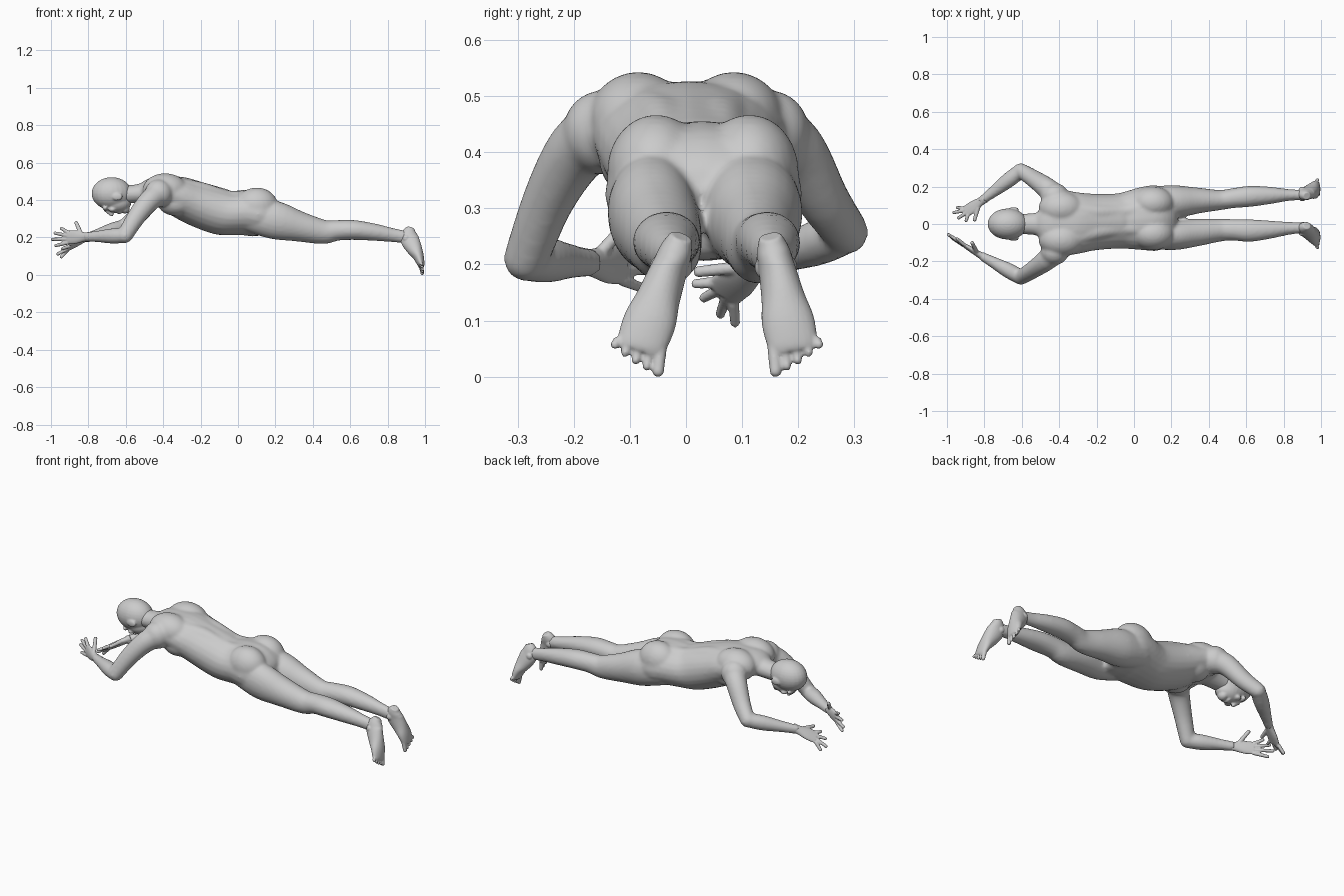
import bpy
import bmesh
import math
from mathutils import Vector, Matrix

default_cube = bpy.data.objects.get("Cube")
if default_cube:
    bpy.data.objects.remove(default_cube, do_unlink=True)

skin = bpy.data.materials.new("plain_grey")
skin.use_nodes = True
GREY = (0.6, 0.6, 0.6, 1)
skin.diffuse_color = GREY
skin.node_tree.nodes["Principled BSDF"].inputs["Base Color"].default_value = GREY


def catmull(a, b, c, d, t):
    """Smooth value between b and c, applied to every entry of a row."""
    return [q + 0.5 * t * (r - p + t * (2 * p - 5 * q + 4 * r - s + t * (3 * (q - r) + s - p)))
            for p, q, r, s in zip(a, b, c, d)]


def loft(bm, rows, side=(0, 1, 0), steps=4, sides=24):
    """Closed limb through rows of (x, y, z, half width, half height)."""
    last = len(rows) - 1
    fine = []
    for i in range(last):
        quad = rows[max(i - 1, 0)], rows[i], rows[i + 1], rows[min(i + 2, last)]
        fine += [catmull(*quad, k / steps) for k in range(steps)]
    fine.append(rows[-1])
    rings = []
    for i, row in enumerate(fine):
        ahead = Vector(fine[min(i + 1, len(fine) - 1)][:3])
        behind = Vector(fine[max(i - 1, 0)][:3])
        tangent = (ahead - behind).normalized()
        wide = Vector(side)
        wide = (wide - tangent * wide.dot(tangent)).normalized()
        high = tangent.cross(wide)
        ring = []
        for k in range(sides):
            angle = math.tau * k / sides
            offset = wide * row[3] * math.cos(angle) + high * row[4] * math.sin(angle)
            ring.append(bm.verts.new(Vector(row[:3]) + offset))
        rings.append(ring)
    for lower, upper in zip(rings, rings[1:]):
        for k in range(sides):
            n = (k + 1) % sides
            bm.faces.new((lower[k], lower[n], upper[n], upper[k]))
    bm.faces.new(rings[0])
    bm.faces.new(rings[-1])


def ball(bm, centre, radii):
    matrix = Matrix.Translation(centre) @ Matrix.Diagonal((*radii, 1))
    bmesh.ops.create_uvsphere(bm, u_segments=24, v_segments=16, radius=1, matrix=matrix)


def digit(bm, base, tip, thick):
    """Finger or toe with a rounded end."""
    base, tip = Vector(base), Vector(tip)
    end = tip - (tip - base).normalized() * thick * 0.8
    side = (0, 1, 0.3)
    loft(bm, [(*base, thick, thick), (*end, thick * 0.85, thick * 0.85)], side, 2, 12)
    ball(bm, end, [thick * 0.85] * 3)


def fuse(name, bm, voxel, rounds):
    """Turn overlapping volumes into one continuous smooth skin."""
    bmesh.ops.recalc_face_normals(bm, faces=bm.faces)
    mesh = bpy.data.meshes.new(name)
    bm.to_mesh(mesh)
    bm.free()
    mesh.materials.append(skin)
    for face in mesh.polygons:
        face.use_smooth = True
    obj = bpy.data.objects.new(name, mesh)
    bpy.context.collection.objects.link(obj)
    remesh = obj.modifiers.new("skin", "REMESH")
    remesh.mode = "VOXEL"
    remesh.voxel_size = voxel
    remesh.use_smooth_shade = True
    smooth = obj.modifiers.new("soften", "SMOOTH")
    smooth.factor = 0.5
    smooth.iterations = rounds
    return obj


body = bmesh.new()

# Torso, from the neck base to below the hips
loft(body, [
    (-.51, 0, .44, .07, .05), (-.46, 0, .45, .125, .07), (-.4, .005, .443, .175, .085),
    (-.32, .005, .42, .168, .108), (-.22, .01, .38, .152, .12), (-.1, .015, .34, .147, .125),
    (-.03, .02, .33, .155, .118), (.05, .028, .333, .17, .123), (.12, .032, .322, .175, .122),
    (.19, .032, .29, .15, .09), (.22, .032, .28, .1, .06)])
# Shoulder blades, back muscles and buttocks leave the groove along the spine
for s in (-1, 1):
    ball(body, (-.39, s * .085, .455), (.12, .09, .088))
    loft(body, [(-.34, s * .07, .47, .06, .05), (-.2, .01 + s * .05, .445, .05, .052),
                (-.06, .02 + s * .045, .405, .045, .047), (.04, .03 + s * .05, .4, .05, .05)])
    ball(body, (.1, .03 + s * .083, .365), (.115, .088, .102))
    # Chest
    ball(body, (-.33, s * .075, .385), (.1, .08, .07))

# Legs
loft(body, [
    (.06, .118, .32, .075, .09), (.2, .118, .292, .09, .102), (.33, .125, .258, .071, .081),
    (.457, .128, .23, .054, .065), (.53, .138, .238, .053, .055), (.62, .148, .24, .056, .053),
    (.73, .153, .228, .046, .046), (.83, .155, .212, .031, .037), (.91, .155, .2, .028, .034)])
loft(body, [
    (.06, -.05, .32, .075, .09), (.2, -.06, .292, .08, .102), (.33, -.046, .258, .074, .081),
    (.457, -.033, .23, .061, .065), (.53, -.031, .238, .057, .055), (.62, -.035, .24, .06, .053),
    (.73, -.03, .228, .048, .046), (.83, -.023, .212, .034, .037), (.91, -.02, .2, .028, .034)])

# Arms: shoulder, upper arm, elbow, forearm, wrist
for s, elbow, wrist in ((-1, (-.605, -.285, .21), (-.82, -.168, .203)),
                        (1, (-.605, .285, .258), (-.82, .12, .195))):
    ball(body, (-.425, s * .15, .435), (.075, .07, .075))
    loft(body, [(-.41, s * .14, .44, .065, .065), (-.47, s * .195, .4, .056, .058),
                (-.54, s * .245, .315, .046, .05), (*elbow, .04, .042)])
    start, end = Vector(elbow), Vector(wrist)
    ball(body, start, (.043, .04, .04))
    belly = start.lerp(end, 0.3)
    loft(body, [(*start, .039, .039), (*belly, .041, .041),
                (*start.lerp(end, 0.7), .03, .03), (*end, .022, .025)])

# Neck
loft(body, [(-.62, 0, .43, .055, .05), (-.54, 0, .434, .058, .05), (-.45, 0, .45, .08, .06)])
fuse("body", body, .009, 5)

# Head with jaw, face and ears
head = bmesh.new()
ball(head, (-.675, 0, .435), (.108, .083, .087))
ball(head, (-.65, 0, .388), (.08, .062, .057))
ball(head, (-.605, 0, .352), (.026, .03, .024))
digit(head, (-.71, 0, .352), (-.668, 0, .316), .013)
ball(head, (-.634, 0, .334), (.012, .026, .01))
for s in (-1, 1):
    ball(head, (-.71, s * .03, .358), (.014, .028, .014))
    ball(head, (-.672, s * .036, .35), (.02, .022, .014))
    ball(head, (-.645, s * .08, .418), (.029, .009, .02))
fuse("head", head, .005, 4)


def hand(name, wrist, knuckles, spread, thumb_tip, tips):
    bm = bmesh.new()
    wrist, knuckles = Vector(wrist), Vector(knuckles)
    spread = Vector(spread).normalized()
    back = wrist + (wrist - knuckles) * 0.3
    loft(bm, [(*back, .025, .022), (*wrist, .025, .018),
              (*wrist.lerp(knuckles, 0.55), .036, .015), (*knuckles, .036, .011)], spread)
    for i, tip in enumerate(tips):
        digit(bm, knuckles + spread * (.028 - .0187 * i), tip, .0105)
    digit(bm, wrist.lerp(knuckles, 0.2) + spread * .015, thumb_tip, .012)
    fuse(name, bm, .004, 2)


hand("left_side_hand", (-.82, .12, .195), (-.9, .066, .15), (.05, -.08, .075),
     (-.855, .014, .186),
     [(-.9, .01, .165), (-.945, .028, .138), (-.97, .06, .108), (-.95, .088, .09)])
hand("right_side_hand", (-.82, -.168, .203), (-.91, -.112, .2), (0, .1, 1),
     (-.868, -.095, .285),
     [(-.95, -.075, .252), (-.985, -.06, .225), (-1, -.052, .19), (-.98, -.07, .155)])


def foot(name, s, heel_y, lean):
    """Foot standing on its toes with the sole turned to +x."""
    bm = bmesh.new()

    def mid(z):
        return heel_y + s * lean * (.24 - z)

    # Heel to ball of the foot: z, middle x, half width, half thickness
    shape = [(.25, .925, .02, .02), (.225, .917, .029, .04), (.19, .918, .033, .05),
             (.14, .943, .039, .042), (.1, .964, .047, .03), (.06, .977, .045, .02),
             (.045, .98, .04, .014)]
    loft(bm, [(x, mid(z), z, w, t) for z, x, w, t in shape])
    # Ankle bones
    for a in (-1, 1):
        ball(bm, (.9, mid(.2) + a * .026, .195), (.018, .012, .018))
    # Toes, big toe on the inner side
    for i, tip_z in enumerate((.0, .011, .022, .036, .052)):
        across = s * (.019 * i - .034)
        thick = .0125 if i == 0 else .0095
        digit(bm, (.976, mid(.06) + across, .065), (.987, mid(.05) + across * 1.05 + s * .004, tip_z), thick)
    fuse(name, bm, .004, 2)


foot("left_side_foot", 1, .152, .21)
foot("right_side_foot", -1, -.012, .37)
